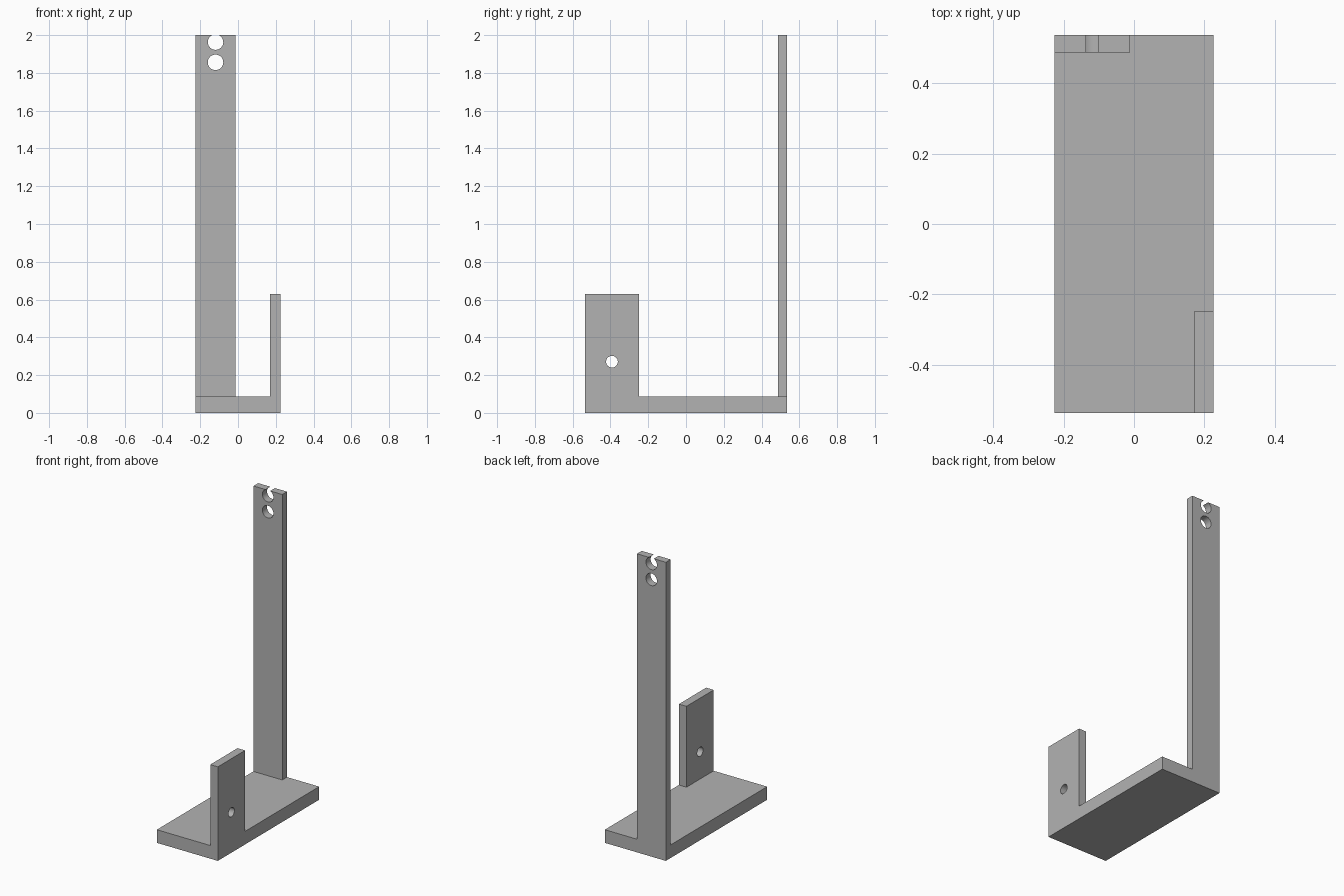
import bpy
import bmesh
import math
from mathutils import Vector

default = bpy.data.objects.get("Cube")
if default:
    bpy.data.objects.remove(default, do_unlink=True)

# Overall extents and shared sizes
X, Y = 0.226, 0.536
BASE_TOP = 0.088
PLATE_X, PLATE_Y = 0.17, -0.248
POST_X, POST_Y = -0.012, 0.486

grey = bpy.data.materials.new("plain grey")
grey.use_nodes = True
colour = (0.45, 0.45, 0.45, 1)
grey.diffuse_color = colour
grey.node_tree.nodes["Principled BSDF"].inputs["Base Color"].default_value = colour


def box(name, low, high):
    """Box between two opposite corners."""
    low, high = Vector(low), Vector(high)
    bpy.ops.mesh.primitive_cube_add(size=1, location=(low + high) / 2)
    ob = bpy.context.object
    ob.name = name
    ob.scale = high - low
    bpy.ops.object.transform_apply(location=True, scale=True)
    ob.data.materials.append(grey)
    return ob


def drill(name, centre, radius, rotation):
    """Round cutter for a through hole."""
    bpy.ops.mesh.primitive_cylinder_add(vertices=48, radius=radius, depth=0.2,
                                        location=centre, rotation=rotation)
    ob = bpy.context.object
    ob.name = name
    ob.hide_render = True
    return ob


def combine(target, other, operation):
    """Apply a boolean and discard the second object."""
    mod = target.modifiers.new(operation.lower(), 'BOOLEAN')
    mod.operation = operation
    mod.solver = 'EXACT'
    mod.object = other
    bpy.context.view_layer.objects.active = target
    bpy.ops.object.modifier_apply(modifier=mod.name)
    bpy.data.objects.remove(other, do_unlink=True)


# Base slab, tall rear post and short side plate
bracket = box("bracket", (-X, -Y, 0), (X, Y, BASE_TOP))
post = box("rear_post", (-X, POST_Y, 0), (POST_X, Y, 2))
plate = box("side_plate", (PLATE_X, -Y, 0), (X, PLATE_Y, 0.63))

# Two post holes, the upper one breaking through the top edge
for height in (1.963, 1.856):
    hole = drill("post_hole", ((POST_X - X) / 2, (POST_Y + Y) / 2, height),
                 0.041, (math.pi / 2, 0, 0))
    combine(post, hole, 'DIFFERENCE')

# Pivot hole through the side plate
pivot = drill("plate_hole", ((PLATE_X + X) / 2, (PLATE_Y - Y) / 2, 0.271),
              0.031, (0, math.pi / 2, 0))
combine(plate, pivot, 'DIFFERENCE')

# Fuse the parts into one solid and merge coplanar faces
for part in (post, plate):
    combine(bracket, part, 'UNION')
bm = bmesh.new()
bm.from_mesh(bracket.data)
bmesh.ops.remove_doubles(bm, verts=bm.verts, dist=1e-5)
bmesh.ops.dissolve_limit(bm, angle_limit=math.radians(1),
                         verts=bm.verts, edges=bm.edges)
bm.to_mesh(bracket.data)
bm.free()

# Smooth hole walls, crisp edges
bpy.ops.object.select_all(action='DESELECT')
bracket.select_set(True)
bpy.context.view_layer.objects.active = bracket
bpy.ops.object.shade_smooth_by_angle(angle=math.radians(30))
